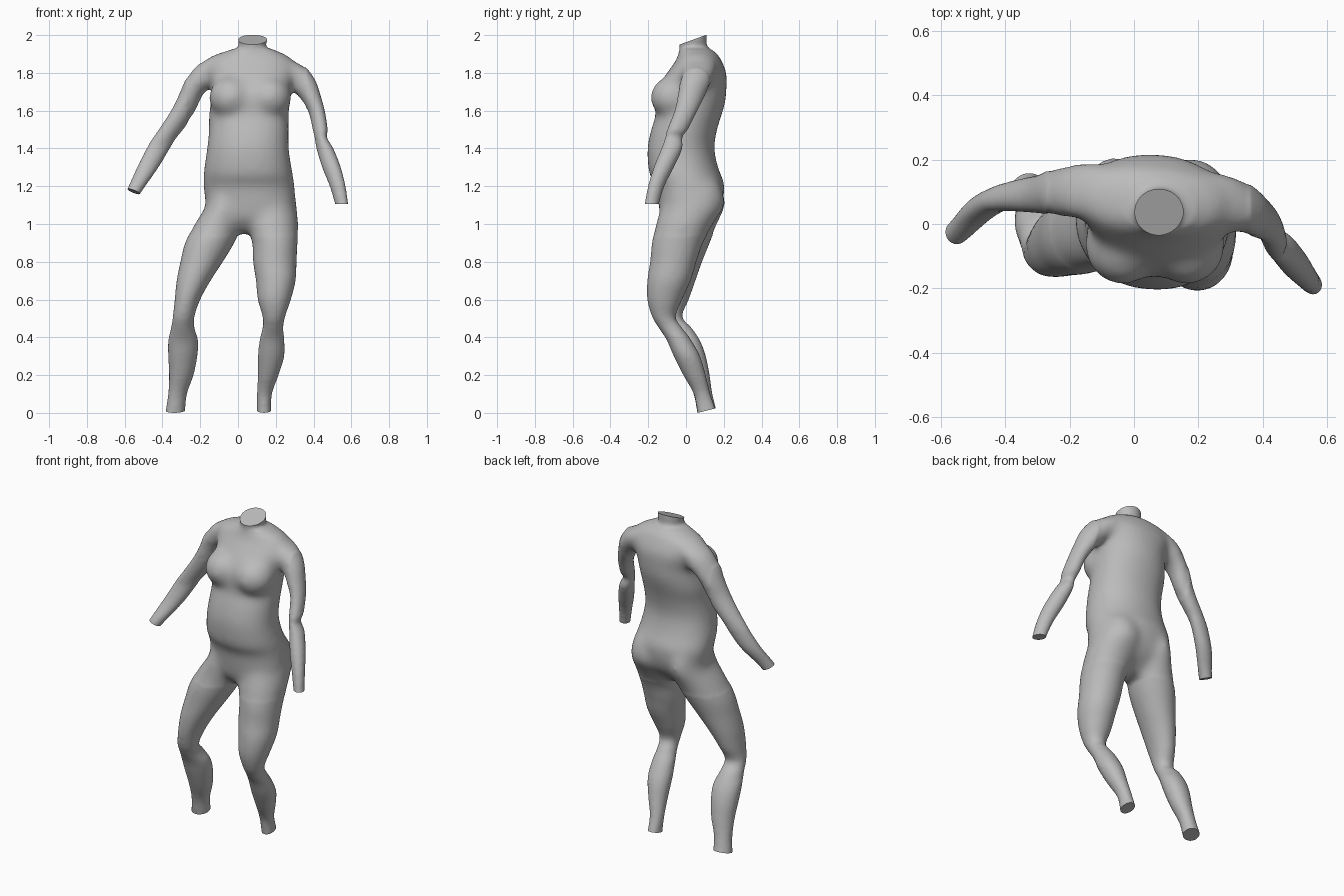
import bpy
import bmesh
import math
from mathutils import Matrix, Vector

default_cube = bpy.data.objects.get("Cube")
if default_cube:
    bpy.data.objects.remove(default_cube, do_unlink=True)

SIDES = 28          # points around every cross-section
STEPS = 5           # smooth steps between two measured sections

# Cross-sections in hundredths: height, right edge, left edge, front, back
TORSO = [
    (95, -3, 12, -5, 6), (98, -8, 20, -9, 9), (103, -15, 27, -13, 15),
    (110, -17, 30.5, -14.5, 19), (120, -18.5, 30, -16, 20.5),
    (125, -18.5, 29.5, -19, 19), (130, -18, 28.5, -20, 17),
    (140, -16.5, 27, -20.5, 15), (150, -15.5, 27, -18.5, 16.5),
    (158, -15.5, 27, -16, 19), (165, -14.5, 27.5, -16.5, 21),
    (172, -14, 28.5, -15, 21.5), (180, -17, 31, -10, 21.5),
    (187, -17, 29, -5, 18.5), (190.5, -10, 24, -4, 16.5),
    (193, -1, 16.5, -2.5, 12),
]
NECK = [
    (184, -2, 17, -2, 14), (190, -1, 17, -3, 14), (193, 0, 15.5, -3.5, 12),
    (195, .5, 14.5, -3.5, 11), (197, 0, 15.5, -4, 11), (204, 0, 15.5, -4, 11),
]
LEFT_LEG = [
    (127, 11, 24, -8, 13), (120, 6, 29, -10, 18.5), (110, 4, 31, -13, 20.5),
    (100, 4.5, 32, -16, 14.5), (90, 7.5, 31.5, -18, 9), (80, 8, 31, -19, 5.5),
    (70, 9.5, 30.5, -20.5, 2.5), (60, 10.5, 28, -20.5, -2),
    (51, 13, 25, -18, -5.5), (45, 13, 24, -14.5, -2),
    (39, 11.5, 24.5, -10.5, 2.5), (30, 10.5, 24.5, -6.5, 7.5),
    (20, 10.5, 21.5, -1.5, 10.5), (10, 10, 18, 4, 13), (0, 10, 17.5, 6, 16.5),
    (-5, 10, 17.5, 7, 18),
]
RIGHT_LEG = [
    (127, -13, 0, -8, 13), (120, -16, 2.5, -10, 18.5), (110, -17, 3, -13, 21),
    (100, -23, 2, -14, 16.5), (90, -28, -2, -15.5, 12.5),
    (80, -30.5, -8, -16, 8.5), (70, -32.5, -14.5, -16.5, 5),
    (60, -33.5, -20, -16, 1.5), (51, -34.5, -23, -14, -2),
    (45, -35.5, -23, -11, 3), (38, -37, -21, -7, 7.5),
    (30, -37, -21.5, -4, 10.5), (20, -36.5, -23.5, 0, 12.5),
    (10, -37, -27, 4, 14), (0, -38.5, -28, 6, 16.5), (-5, -39, -28.5, 7, 18),
]
LEFT_ARM = [
    (188, 12, 25, 2, 16), (184, 16, 34.5, -.5, 16), (180, 20, 38.5, -2, 15.5),
    (175, 25, 41.5, -3, 13.5), (169, 30.5, 43.5, -4, 10.5),
    (160, 37, 46, -6, 6), (150, 39.5, 47.5, -10, 1),
    (146, 40.5, 47, -11, -2), (140, 41.5, 50.5, -13, -2),
    (130, 44.5, 54.5, -17, -6.5), (120, 48.5, 57, -20, -11.5),
    (110, 51.5, 58.5, -22, -14.5), (104, 53, 59.5, -23, -16),
]
RIGHT_ARM = [
    (188, -14, 0, 3, 17), (184.5, -21.5, -4, 2, 18.5),
    (180, -25.5, -8, 2, 19), (175, -28.5, -11, 2, 18.5),
    (169, -31, -18, 3, 17.5), (160, -35.5, -22, 3.5, 15.5),
    (150, -42, -29, 4, 14), (145, -45.5, -33, 4, 13),
    (140, -48.5, -36, 3.5, 12), (130, -53.5, -42, 0, 9),
    (120, -58, -49, -5.5, 3), (114, -60.5, -53, -8, 0),
]


def blend(a, b, c, d, t):
    """Smooth curve from b to c, steered by their neighbours."""
    return b + t / 2 * (c - a + t * (2 * a - 5 * b + 4 * c - d
                                     + t * (3 * (b - c) + d - a)))


def smooth_sections(sections):
    last = len(sections) - 1
    for i in range(last):
        near = [sections[max(0, min(last, i + k))] for k in (-1, 0, 1, 2)]
        for step in range(STEPS):
            yield [blend(*values, step / STEPS) for values in zip(*near)]
    yield sections[last]


def loft(bm, sections, squareness, skew):
    """Skin a closed tube over the cross-sections, each skewed in plan."""
    rings = []
    for height, right, left, front, back in smooth_sections(sections):
        ring = []
        for k in range(SIDES):
            angle = math.tau * k / SIDES
            c, s = math.cos(angle), math.sin(angle)
            u = math.copysign(abs(c) ** (2 / squareness), c)
            v = math.copysign(abs(s) ** (2 / squareness), s)
            across = u * (left - right) / 2
            x = (right + left) / 2 + across
            y = (front + back + v * (back - front)) / 2 + skew * across
            ring.append(bm.verts.new(Vector((x, y, height)) / 100))
        rings.append(ring)
    for low, high in zip(rings, rings[1:]):
        for k in range(SIDES):
            n = (k + 1) % SIDES
            bm.faces.new((low[k], low[n], high[n], high[k]))
    bm.faces.new(rings[0])
    bm.faces.new(rings[-1])


def ellipsoid(bm, centre, size):
    place = Matrix.Translation(centre) @ Matrix.Diagonal((*size, 1))
    bmesh.ops.create_icosphere(bm, subdivisions=4, radius=1, matrix=place)


def trim(bm, region, point, normal):
    """Cut one stump flat, only touching faces inside the region."""
    faces = [f for f in bm.faces if region(f.calc_center_median())]
    edges = list({e for f in faces for e in f.edges})
    verts = list({v for f in faces for v in f.verts})
    cut = bmesh.ops.bisect_plane(bm, geom=verts + edges + faces,
                                 plane_co=point, plane_no=normal,
                                 clear_outer=True)
    rim = [e for e in cut["geom_cut"] if isinstance(e, bmesh.types.BMEdge)]
    bmesh.ops.holes_fill(bm, edges=rim, sides=0)


# Overlapping torso, neck, limbs and chest forms
bm = bmesh.new()
loft(bm, TORSO, 2.15, -.06)
loft(bm, NECK, 2, 0)
loft(bm, LEFT_LEG, 2.05, 0)
loft(bm, RIGHT_LEG, 2.05, .1)
loft(bm, LEFT_ARM, 2, -.25)
loft(bm, RIGHT_ARM, 2, .2)
for x in (-.035, .165):
    ellipsoid(bm, (x, -.065, 1.67), (.12, .125, .115))
bmesh.ops.recalc_face_normals(bm, faces=bm.faces)
mesh = bpy.data.meshes.new("body")
bm.to_mesh(mesh)
bm.free()
body = bpy.data.objects.new("body", mesh)
bpy.context.collection.objects.link(body)

# Fuse the forms into one skin
fuse = body.modifiers.new("fuse", "REMESH")
fuse.mode = "VOXEL"
fuse.voxel_size = .011
soften = body.modifiers.new("soften", "SMOOTH")
soften.factor = .5
soften.iterations = 6
graph = bpy.context.evaluated_depsgraph_get()
skin = bpy.data.meshes.new_from_object(body.evaluated_get(graph))
body.modifiers.clear()
body.data = skin

# Melt the hips, chest and shoulders into the torso
bm = bmesh.new()
bm.from_mesh(skin)
trunk = [v for v in bm.verts if .94 < v.co.z < 1.92 and -.27 < v.co.x < .36]
for _ in range(30):
    bmesh.ops.smooth_vert(bm, verts=trunk, factor=.5, use_axis_x=True,
                          use_axis_y=True, use_axis_z=True)

# Flat cuts at neck, wrists and ankles
trim(bm, lambda p: p.z > 1.9, (.075, .035, 1.975), (0, -.34, .94))
trim(bm, lambda p: p.x > .4 and 1 < p.z < 1.3, (.54, -.18, 1.105), (0, 0, -1))
trim(bm, lambda p: p.x < -.4 and 1 < p.z < 1.3, (-.55, -.02, 1.17), (-.35, -.2, -.9))
trim(bm, lambda p: p.z < .2, (0, .06, 0), (0, .25, -1))
bmesh.ops.recalc_face_normals(bm, faces=bm.faces)
bm.to_mesh(skin)
bm.free()

# Plain grey finish
grey = bpy.data.materials.new("plain grey")
grey.use_nodes = True
colour = (.5, .5, .5, 1)
grey.diffuse_color = colour
grey.node_tree.nodes["Principled BSDF"].inputs["Base Color"].default_value = colour
skin.materials.clear()
skin.materials.append(grey)

bpy.ops.object.select_all(action="DESELECT")
body.select_set(True)
bpy.context.view_layer.objects.active = body
bpy.ops.object.shade_smooth_by_angle(angle=math.radians(40))
